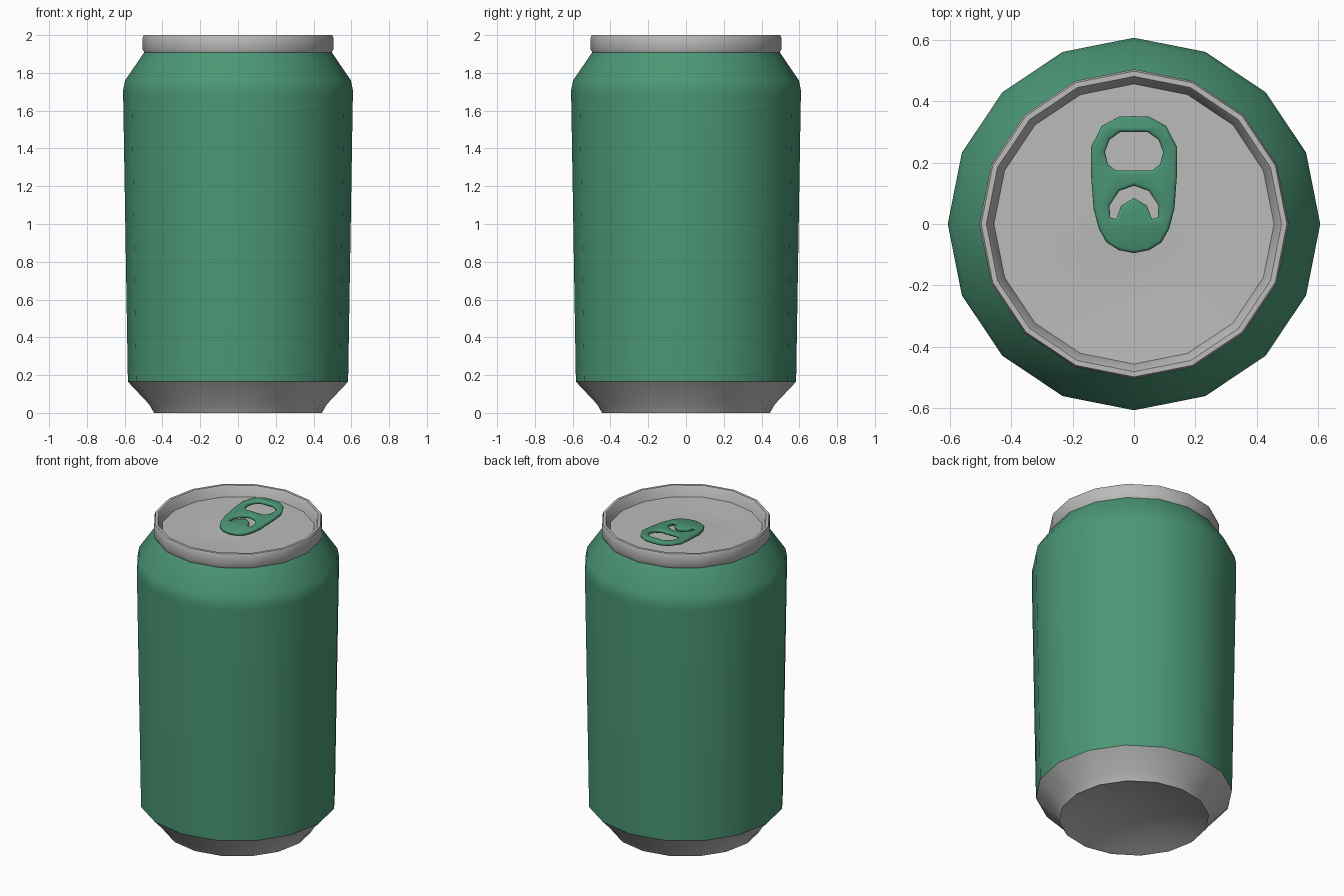
import bpy, bmesh, math

if "Cube" in bpy.data.objects:
    bpy.data.objects.remove(bpy.data.objects["Cube"])

SIDES = 16


def material(name, rgb):
    m = bpy.data.materials.new(name)
    m.diffuse_color = (*rgb, 1)
    m.use_nodes = True
    m.node_tree.nodes["Principled BSDF"].inputs["Base Color"].default_value = m.diffuse_color
    return m


GREEN = material("green paint", (0.07, 0.31, 0.18))
METAL = material("bare metal", (0.50, 0.50, 0.50))


def smooth(ob, angle):
    bpy.ops.object.select_all(action='DESELECT')
    bpy.context.view_layer.objects.active = ob
    ob.select_set(True)
    bpy.ops.object.shade_smooth_by_angle(angle=math.radians(angle))


def lathe(name, profile, mat, angle=40, shape=None):
    """Revolve (radius, z) points about z; radius 0 closes to a point.
    Profiles run up the outside, so faces point outwards."""
    bm = bmesh.new()
    rings = []
    for r, z in profile:
        if r == 0:
            rings.append([bm.verts.new((0, 0, z))] * SIDES)
        else:
            rings.append([bm.verts.new((r * math.cos(2 * math.pi * i / SIDES),
                                        r * math.sin(2 * math.pi * i / SIDES), z))
                          for i in range(SIDES)])
    for a, b in zip(rings, rings[1:]):
        for i in range(SIDES):
            j = (i + 1) % SIDES
            quad = dict.fromkeys((a[i], a[j], b[j], b[i]))
            bm.faces.new(list(quad))
    if shape:
        for v in bm.verts:
            v.co.z += shape(v.co)
    me = bpy.data.meshes.new(name)
    bm.to_mesh(me)
    bm.free()
    me.materials.append(mat)
    ob = bpy.data.objects.new(name, me)
    bpy.context.collection.objects.link(ob)
    smooth(ob, angle)
    return ob


# Painted wall with sloping shoulder
lathe("can_wall", [(0.583, 0.165), (0.608, 1.68), (0.608, 1.71), (0.598, 1.76),
                   (0.497, 1.908)], GREEN, 50)

# Tapered base with a domed underside
lathe("can_base", [(0, 0.085), (0.16, 0.075), (0.30, 0.048), (0.41, 0.012), (0.445, 0),
                   (0.47, 0.045), (0.583, 0.165)], METAL)


# Rim and recessed lid, with a shallow dent for the opening
def opening_dent(co):
    if math.hypot(co.x, co.y) > 0.42:
        return 0
    return -0.014 * math.exp(-((co.x / 0.18) ** 2 + ((co.y + 0.2) / 0.16) ** 2))


lathe("rim_and_lid", [(0.497, 1.908), (0.505, 1.925), (0.505, 1.985), (0.499, 2.0),
                      (0.482, 2.0), (0.475, 1.99), (0.457, 1.935), (0.40, 1.935),
                      (0.30, 1.935), (0.20, 1.935), (0.10, 1.935), (0, 1.935)],
      METAL, 40, opening_dent)


# Pull tab: half outlines mirrored in x, with finger hole and curved slot
def mirrored(half):
    return half + [(-x, y) for x, y in reversed(half) if x > 0]


outline = mirrored([(0, 0.352), (0.05, 0.35), (0.105, 0.32), (0.141, 0.25), (0.141, 0.17),
                    (0.132, 0.05), (0.115, -0.015), (0.09, -0.06), (0.05, -0.085),
                    (0, -0.095)])
finger_hole = mirrored([(0.045, 0.30), (0.08, 0.275), (0.095, 0.235), (0.085, 0.195),
                        (0.06, 0.175)])
slot = mirrored([(0, 0.125), (0.048, 0.108), (0.08, 0.06), (0.078, 0.022), (0.058, 0.016),
                 (0.042, 0.06), (0, 0.085)])
# the slot's end point on the axis is shared, so only one copy exists per side

BEVEL = 0.01
cu = bpy.data.curves.new("pull_tab", 'CURVE')
cu.dimensions = '2D'
cu.fill_mode = 'BOTH'
cu.extrude = 0.003
cu.bevel_depth = BEVEL
cu.bevel_resolution = 1
cu.offset = -BEVEL
for loop in (outline, finger_hole, slot):
    sp = cu.splines.new('POLY')
    sp.points.add(len(loop) - 1)
    for p, (x, y) in zip(sp.points, loop):
        p.co = (x, y, 0, 1)
    sp.use_cyclic_u = True
cu.materials.append(GREEN)
tab = bpy.data.objects.new("pull_tab", cu)
bpy.context.collection.objects.link(tab)
bpy.ops.object.select_all(action='DESELECT')
bpy.context.view_layer.objects.active = tab
tab.select_set(True)
bpy.ops.object.convert(target='MESH')
tab = bpy.context.view_layer.objects.active
bm = bmesh.new()
bm.from_mesh(tab.data)
bmesh.ops.remove_doubles(bm, verts=bm.verts, dist=0.0002)
# Tilt the tab so the finger end stands clear of the lid
for v in bm.verts:
    v.co.z += 1.945 + 0.09 * (v.co.y + 0.095)
bmesh.ops.recalc_face_normals(bm, faces=bm.faces)
bm.to_mesh(tab.data)
bm.free()
smooth(tab, 50)

# Rivet joining tab and lid
lathe("tab_rivet", [(0.045, 1.925), (0.04, 1.952), (0, 1.952)], METAL)
